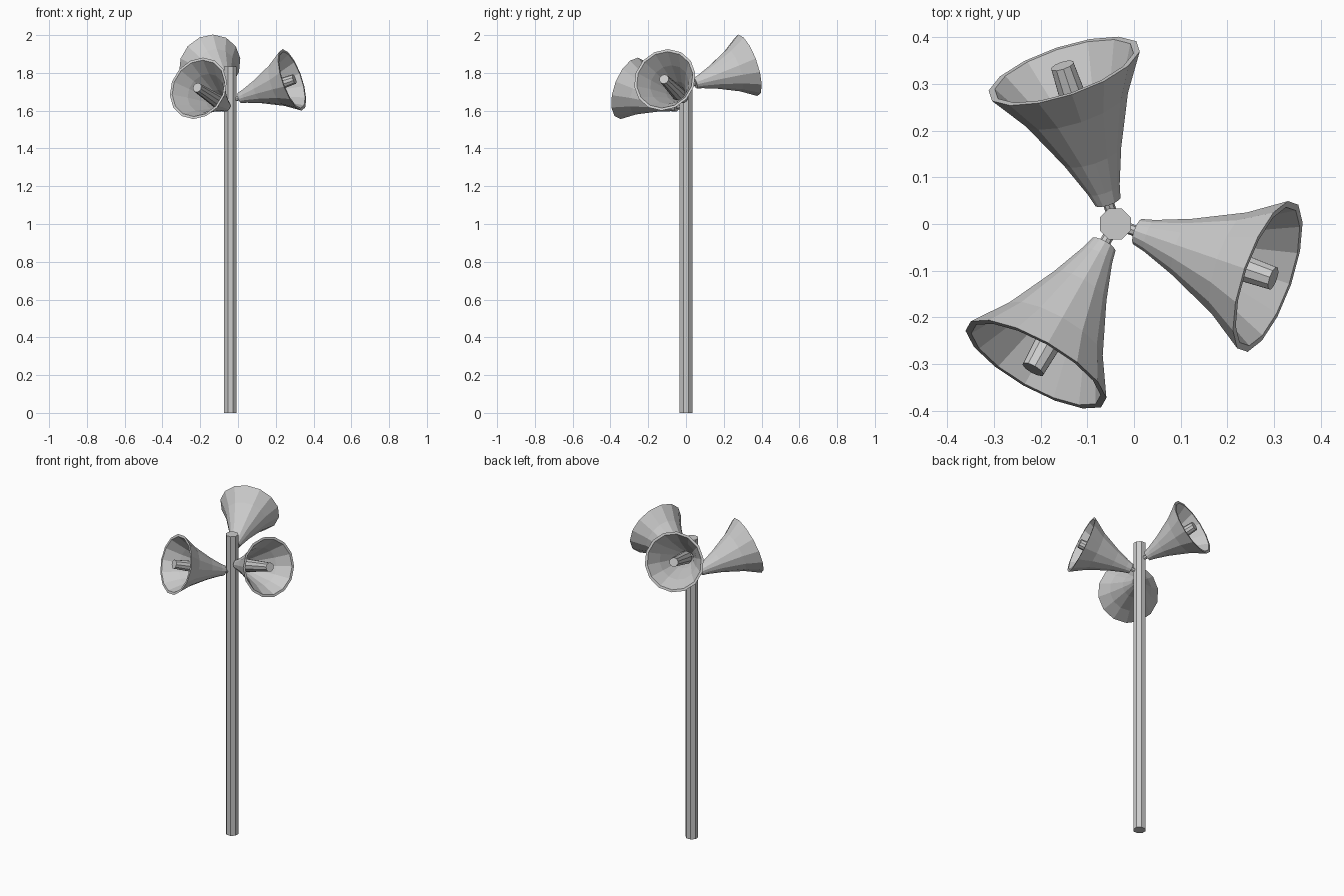
import bpy, bmesh
from math import sin, cos, pi, radians
from mathutils import Matrix

if "Cube" in bpy.data.objects:
    bpy.data.objects.remove(bpy.data.objects["Cube"])

POLE_X = -0.04


def lathe(name, profile, sides, matrix, phase=0.0):
    """Revolve (radius, height) points around local z; both ends are capped."""
    bm = bmesh.new()
    rings = []
    for r, h in profile:
        rings.append([bm.verts.new((r * cos(phase + 2 * pi * i / sides),
                                    r * sin(phase + 2 * pi * i / sides), h))
                      for i in range(sides)])
    for a, b in zip(rings, rings[1:]):
        for i in range(sides):
            j = (i + 1) % sides
            bm.faces.new((a[i], a[j], b[j], b[i]))
    bm.faces.new(rings[0][::-1])
    bm.faces.new(rings[-1])
    bmesh.ops.recalc_face_normals(bm, faces=bm.faces)
    mesh = bpy.data.meshes.new(name)
    bm.to_mesh(mesh)
    bm.free()
    obj = bpy.data.objects.new(name, mesh)
    obj.matrix_world = matrix
    bpy.context.collection.objects.link(obj)
    return obj


# Octagonal pole
lathe("pole", [(0.036, 0), (0.036, 1.835)], 8,
      Matrix.Translation((POLE_X, 0, 0)), pi / 8)

# Flared shell: outside from throat to lip, then back down the inside
horn_profile = [(0.029, 0.054), (0.037, 0.085), (0.066, 0.165), (0.118, 0.28),
                (0.171, 0.363), (0.157, 0.363), (0.108, 0.28),
                (0.056, 0.165), (0.028, 0.085)]
core_profile = [(0.038, 0.13), (0.026, 0.376)]
stub_profile = [(0.012, 0.0), (0.012, 0.06)]

# Three loudspeakers: name, heading, height of the axis at the pole
for side, heading, height in (("right", -19, 1.651),
                              ("back", 108.5, 1.728),
                              ("front_left", 240.5, 1.606)):
    m = (Matrix.Translation((POLE_X, 0, height))
         @ Matrix.Rotation(radians(heading), 4, 'Z')
         @ Matrix.Rotation(radians(90 - 18), 4, 'Y'))
    lathe("horn_" + side, horn_profile, 14, m)
    lathe("horn_core_" + side, core_profile, 10, m)
    lathe("bracket_" + side, stub_profile, 8, m)
